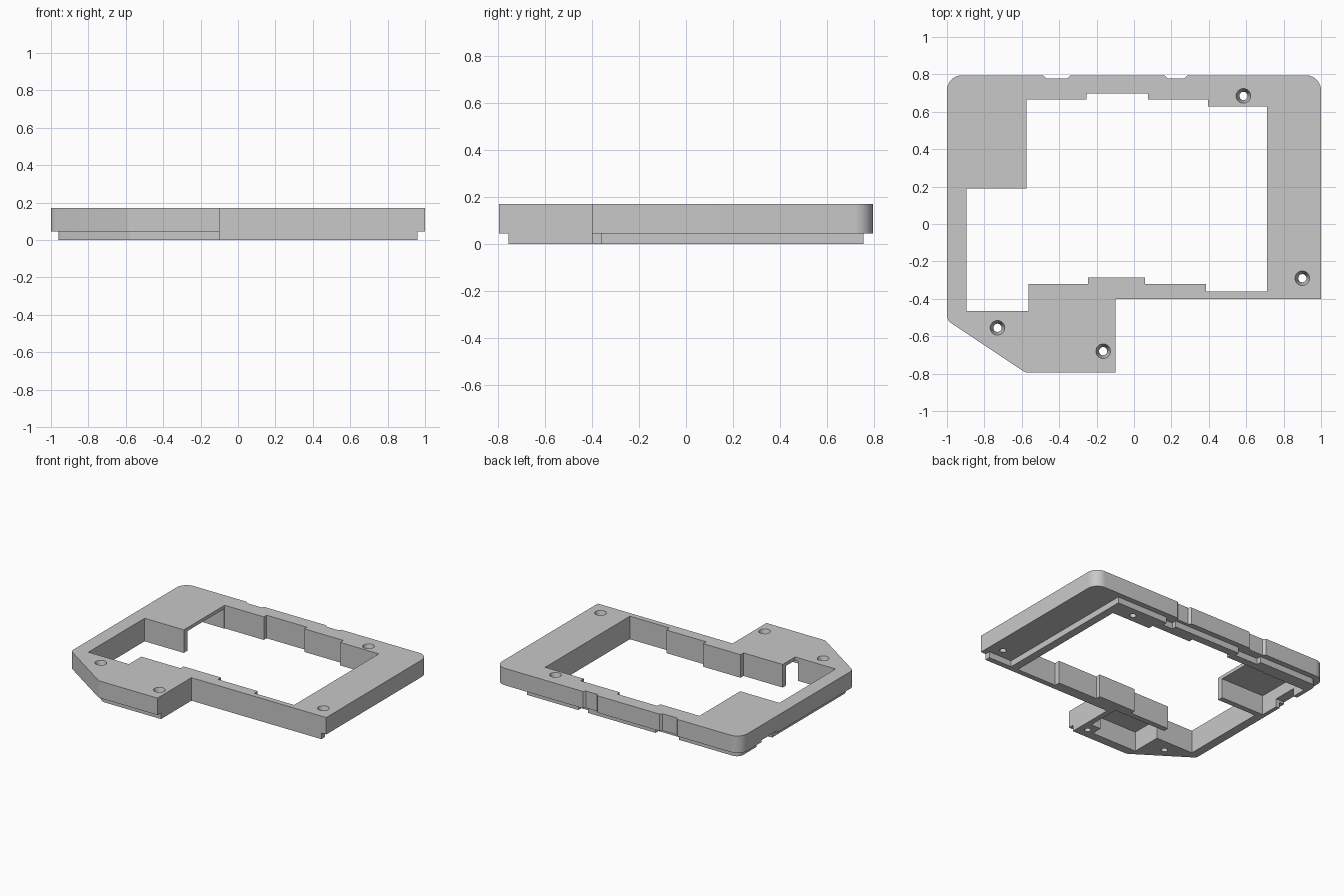
import bpy, bmesh, math
from mathutils import Vector

cube = bpy.data.objects.get("Cube")
if cube:
    bpy.data.objects.remove(cube)

TOP, LIP = 0.17, 0.045

grey = bpy.data.materials.new("plain_grey")
grey.use_nodes = True
grey.diffuse_color = (0.58, 0.58, 0.58, 1)
grey.node_tree.nodes["Principled BSDF"].inputs["Base Color"].default_value = grey.diffuse_color


def rounded(points):
    """Turn (x, y) or (x, y, radius) corners into an outline with arcs."""
    out = []
    for i, p in enumerate(points):
        c = Vector(p[:2])
        if len(p) == 2:
            out.append(c)
            continue
        a = (Vector(points[i - 1][:2]) - c).normalized()
        b = (Vector(points[(i + 1) % len(points)][:2]) - c).normalized()
        half = a.angle(b) / 2
        centre = c + (a + b).normalized() * p[2] / math.sin(half)
        start = c + a * p[2] / math.tan(half) - centre
        end = c + b * p[2] / math.tan(half) - centre
        for k in range(9):
            out.append(centre + start.lerp(end, k / 8).normalized() * p[2])
    return out


def add_object(name, bm):
    bmesh.ops.recalc_face_normals(bm, faces=bm.faces)
    mesh = bpy.data.meshes.new(name)
    bm.to_mesh(mesh)
    bm.free()
    mesh.materials.append(grey)
    obj = bpy.data.objects.new(name, mesh)
    bpy.context.collection.objects.link(obj)
    return obj


def prism(name, points, low, high):
    bm = bmesh.new()
    face = bm.faces.new([bm.verts.new((p.x, p.y, low)) for p in rounded(points)])
    top = bmesh.ops.extrude_face_region(bm, geom=[face])["geom"]
    verts = [v for v in top if isinstance(v, bmesh.types.BMVert)]
    bmesh.ops.translate(bm, verts=verts, vec=(0, 0, high - low))
    return add_object(name, bm)


def box(name, x0, x1, y0, y1, low, high):
    return prism(name, [(x0, y0), (x1, y0), (x1, y1), (x0, y1)], low, high)


def cone(name, x, y, low, high, r_low, r_high):
    bm = bmesh.new()
    bmesh.ops.create_cone(bm, cap_ends=True, segments=32, radius1=r_low,
                          radius2=r_high, depth=high - low)
    bmesh.ops.translate(bm, verts=bm.verts, vec=(x, y, (low + high) / 2))
    return add_object(name, bm)


def combine(target, other, operation):
    mod = target.modifiers.new(operation, 'BOOLEAN')
    mod.operation, mod.object, mod.solver = operation, other, 'EXACT'
    bpy.context.view_layer.objects.active = target
    bpy.ops.object.modifier_apply(modifier=mod.name)
    bpy.data.objects.remove(other)


# Upper frame outline, with the missing front corner and clipped side corner
frame = prism("case_frame", [
    (-0.1, -0.795), (-0.1, -0.4), (1, -0.4), (1, 0.795, 0.08),
    (-1, 0.795, 0.08), (-1, -0.515, 0.05), (-0.58, -0.795, 0.05)], LIP, TOP)

# Lower lip, set in from the outside and flush along the stepped front
lip = prism("lower_lip", [
    (-0.1, -0.755), (-0.1, -0.4), (0.96, -0.4), (0.96, -0.36), (0.77, -0.36),
    (0.77, 0.755), (-0.96, 0.755, 0.05), (-0.96, -0.495, 0.03),
    (-0.57, -0.755, 0.03)], 0, 0.1)
combine(frame, lip, 'UNION')

# Stepped central opening
cutters = [prism("opening", [
    (-0.895, 0.19), (-0.575, 0.19), (-0.575, 0.665), (-0.255, 0.665),
    (-0.255, 0.697), (0.075, 0.697), (0.075, 0.665), (0.395, 0.665),
    (0.395, 0.627), (0.71, 0.627), (0.71, -0.36), (0.385, -0.36),
    (0.385, -0.32), (0.06, -0.32), (0.06, -0.285), (-0.245, -0.285),
    (-0.245, -0.32), (-0.565, -0.32), (-0.565, -0.465), (-0.895, -0.465)],
    -0.1, 0.3)]

# Shallow notches in the back edge
for x0, x1 in ((-0.49, -0.335), (0.16, 0.29)):
    cutters.append(prism("back_notch", [
        (x0, 0.8), (x0 + 0.02, 0.778), (x1 - 0.02, 0.778), (x1, 0.8)], -0.1, 0.3))

# Gaps in the lip below the notches
for x0, x1 in ((-0.47, -0.28), (0.27, 0.35)):
    cutters.append(box("lip_gap", x0, x1, 0.72, 0.9, -0.1, LIP))

# Pockets under the two corner blocks, and the side port
cutters += [
    box("back_pocket", -0.93, -0.5, 0.23, 0.66, -0.1, 0.145),
    box("side_port", -1.1, -0.9, 0.37, 0.55, -0.1, 0.06),
    prism("front_pocket", [
        (-0.59, -0.69), (-0.22, -0.69), (-0.22, -0.61), (-0.14, -0.61),
        (-0.14, -0.36), (-0.59, -0.36)], -0.1, 0.145)]

# Countersunk screw holes
for x, y in ((0.585, 0.685), (0.9, -0.29), (-0.73, -0.555), (-0.165, -0.68)):
    cutters.append(cone("screw_shaft", x, y, -0.1, 0.3, 0.022, 0.022))
    cutters.append(cone("screw_sink", x, y, 0.11, TOP + 0.01, 0.022, 0.042))

for cutter in cutters:
    combine(frame, cutter, 'DIFFERENCE')

# Smooth curved corners, sharp edges kept
bpy.ops.object.select_all(action='DESELECT')
frame.select_set(True)
bpy.context.view_layer.objects.active = frame
bpy.ops.object.shade_smooth_by_angle(angle=math.radians(30))
